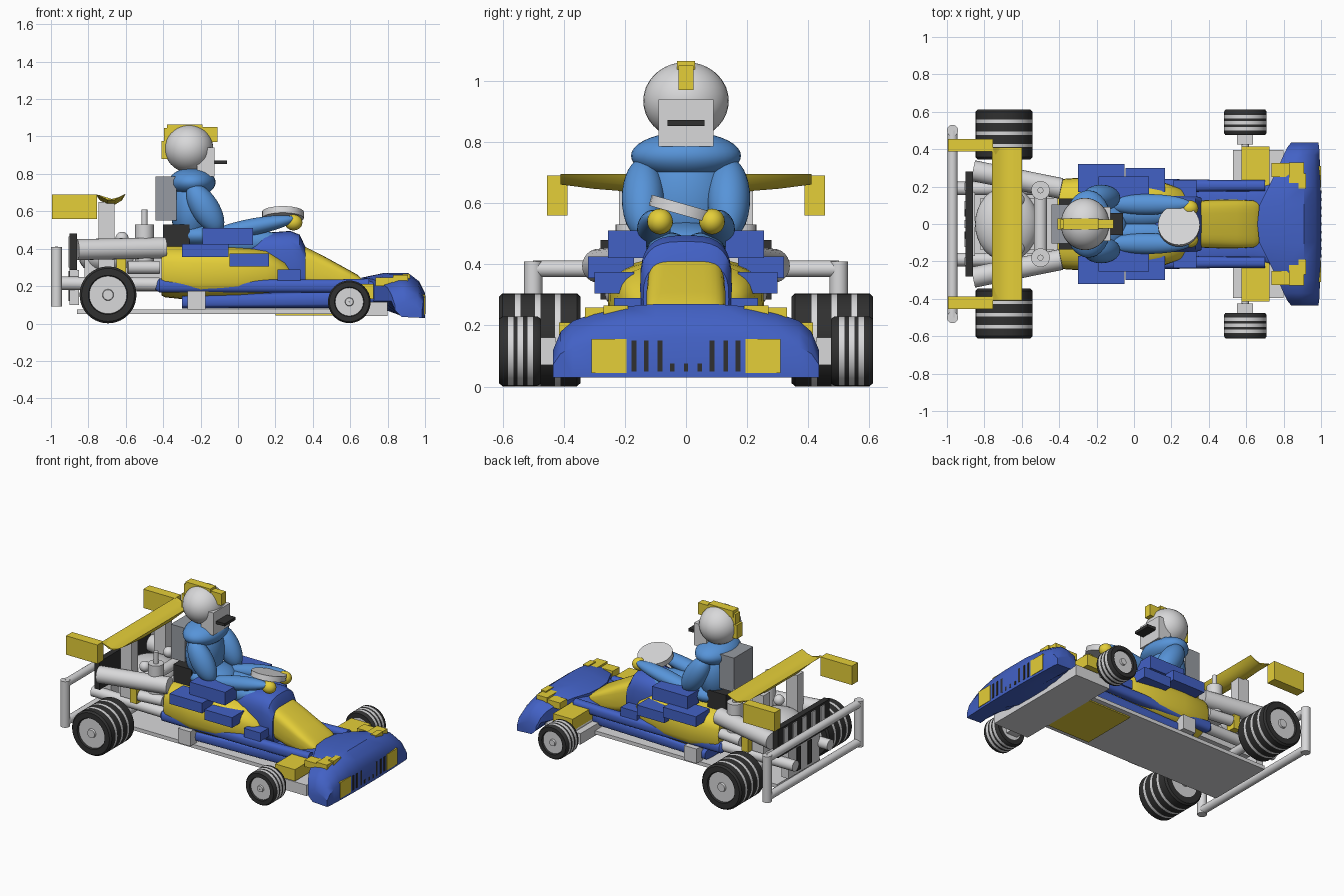
import bpy, bmesh, math
from mathutils import Vector, Matrix


def colour(name, r, g, b):
    m = bpy.data.materials.new(name)
    m.diffuse_color = (r, g, b, 1)
    return m


BLUE = colour("body blue", 0.055, 0.12, 0.56)
YELLOW = colour("yellow", 0.78, 0.62, 0.04)
SUIT = colour("suit light blue", 0.095, 0.295, 0.69)
PALE = colour("pale grey", 0.69, 0.69, 0.70)
DARK = colour("rubber black", 0.03, 0.03, 0.03)
GREY = colour("seat grey", 0.31, 0.33, 0.36)


def finish(name, bm, *mats):
    bmesh.ops.recalc_face_normals(bm, faces=bm.faces)
    me = bpy.data.meshes.new(name)
    bm.to_mesh(me)
    bm.free()
    for m in mats:
        me.materials.append(m)
    ob = bpy.data.objects.new(name, me)
    bpy.context.collection.objects.link(ob)
    return ob


def box(name, mat, x0, x1, y0, y1, z0, z1):
    bm = bmesh.new()
    bmesh.ops.create_cube(bm, size=1, matrix=Matrix.Translation(
        ((x0 + x1) / 2, (y0 + y1) / 2, (z0 + z1) / 2)) @ Matrix.Diagonal((x1 - x0, y1 - y0, z1 - z0, 1)))
    return finish(name, bm, mat)


def pair(name, mat, x0, x1, y0, y1, z0, z1):
    box(name + "_left", mat, x0, x1, y0, y1, z0, z1)
    box(name + "_right", mat, x0, x1, -y1, -y0, z0, z1)


def ball(name, mat, c, r, tilt=0.0):
    bm = bmesh.new()
    bmesh.ops.create_uvsphere(bm, u_segments=32, v_segments=18, radius=1, matrix=Matrix.Translation(c)
                              @ Matrix.Rotation(tilt, 4, 'Y') @ Matrix.Diagonal((*r, 1)))
    return finish(name, bm, mat)


def rod(name, mat, a, b, r1, r2=None):
    a, b = Vector(a), Vector(b)
    d = b - a
    bm = bmesh.new()
    bmesh.ops.create_cone(bm, cap_ends=True, segments=24, radius1=r1, radius2=r2 or r1, depth=d.length,
                          matrix=Matrix.Translation((a + b) / 2) @ d.to_track_quat('Z', 'Y').to_matrix().to_4x4())
    return finish(name, bm, mat)


def skin(name, mat, rings):
    """Closed rings of points joined into a capped solid."""
    bm = bmesh.new()
    vs = [[bm.verts.new(p) for p in ring] for ring in rings]
    n = len(vs[0])
    for a, b in zip(vs, vs[1:]):
        for i in range(n):
            bm.faces.new((a[i], a[(i + 1) % n], b[(i + 1) % n], b[i]))
    bm.faces.new(vs[0])
    bm.faces.new(vs[-1])
    return finish(name, bm, mat)


def hull(name, mat, stations, power=0.65, yc=0.0):
    """Rounded body along x from (x, half width, bottom, top)."""
    rings = []
    for x, w, z0, z1 in stations:
        ring = []
        for i in range(32):
            t = math.tau * i / 32
            c, s = math.cos(t), math.sin(t)
            ring.append((x, yc + w * math.copysign(abs(c) ** power, c),
                         (z0 + z1) / 2 + (z1 - z0) / 2 * math.copysign(abs(s) ** power, s)))
        rings.append(ring)
    return skin(name, mat, rings)


def wheel(name, x, z, r, y0, y1, stripes, side):
    """Lathed tyre with pale bands and hub."""
    prof = [(0.001, y0, 1), (0.66 * r, y0, 0), (0.93 * r, y0, 0), (r, y0 + 0.012, 0)]
    for s in stripes:
        prof += [(r, s - 0.009, 1), (r, s + 0.009, 0)]
    prof += [(r, y1 - 0.012, 0), (0.93 * r, y1, 0), (0.69 * r, y1, 0), (0.66 * r, y1 - 0.012, 1),
             (0.2 * r, y1 - 0.012, 1), (0.18 * r, y1, 1), (0.001, y1, 1)]
    bm = bmesh.new()
    n = 40
    rings = [[bm.verts.new((x + p[0] * math.cos(math.tau * i / n), side * p[1],
                            z + p[0] * math.sin(math.tau * i / n))) for i in range(n)] for p in prof]
    for k, (a, b) in enumerate(zip(rings, rings[1:])):
        for i in range(n):
            f = bm.faces.new((a[i], a[(i + 1) % n], b[(i + 1) % n], b[i]))
            f.material_index = prof[k][2]
    finish(name, bm, DARK, PALE)


# Floor and brackets
box("floor", PALE, -0.86, 0.55, -0.235, 0.235, 0.05, 0.075)
box("floor_yellow_plate", YELLOW, 0.20, 0.56, -0.2, 0.2, 0.042, 0.05)
box("front_floor", PALE, 0.53, 0.80, -0.395, 0.395, 0.04, 0.115)
pair("floor_bracket", PALE, -0.27, -0.175, 0.2, 0.27, 0.075, 0.175)

# Bodywork
hull("side_body", YELLOW, [(-0.41, 0.23, 0.15, 0.41), (-0.39, 0.24, 0.14, 0.42), (-0.2, 0.255, 0.12, 0.42),
                           (0, 0.25, 0.125, 0.41), (0.15, 0.225, 0.14, 0.4), (0.25, 0.19, 0.17, 0.34),
                           (0.32, 0.12, 0.19, 0.25)])
hull("cowl", BLUE, [(0.06, 0.12, 0.2, 0.46), (0.14, 0.15, 0.18, 0.485), (0.28, 0.15, 0.16, 0.495),
                    (0.33, 0.15, 0.16, 0.475), (0.36, 0.14, 0.16, 0.41)])
hull("nose_wedge", YELLOW, [(0.33, 0.125, 0.2, 0.425), (0.45, 0.13, 0.17, 0.365), (0.55, 0.13, 0.16, 0.31),
                            (0.64, 0.125, 0.16, 0.26), (0.67, 0.11, 0.17, 0.23)], 0.5)
hull("lower_body", BLUE, [(-0.3, 0.22, 0.08, 0.15), (0.5, 0.2, 0.08, 0.18), (0.64, 0.2, 0.09, 0.22),
                          (0.75, 0.22, 0.1, 0.24)], 0.4)
for s, tag in ((1, "left"), (-1, "right")):
    hull("pontoon_" + tag, BLUE, [(-0.44, 0.015, 0.18, 0.22), (-0.42, 0.035, 0.165, 0.24), (0.2, 0.035, 0.165, 0.235),
                                  (0.5, 0.03, 0.165, 0.235), (0.7, 0.03, 0.17, 0.24)], 0.8, s * 0.205)
pair("upper_box", BLUE, -0.19, 0.08, 0.13, 0.255, 0.42, 0.51)
pair("rear_box", BLUE, -0.30, -0.05, 0.17, 0.32, 0.355, 0.425)
pair("middle_box", BLUE, -0.045, 0.165, 0.17, 0.30, 0.305, 0.375)
pair("front_box", BLUE, 0.21, 0.335, 0.12, 0.235, 0.23, 0.29)
pair("fender_box", YELLOW, 0.575, 0.725, 0.18, 0.415, 0.13, 0.21)

# Broad front nose, joined from sections across the width
half = [(0, 0.66, 1.0, 0.27), (0.1, 0.67, 1.0, 0.27), (0.2, 0.72, 0.998, 0.262), (0.3, 0.77, 0.995, 0.24),
        (0.37, 0.80, 0.992, 0.215), (0.41, 0.82, 0.99, 0.18), (0.435, 0.84, 0.985, 0.12)]
stations = [(-y, a, b, t) for y, a, b, t in reversed(half[1:])] + half
skin("front_nose", BLUE, [[(a, y, min(0.12, t - 0.05)), (a, y, t - 0.025), (a + (b - a) * 0.35, y, t),
                           (b - 0.09, y, t), (b - 0.03, y, t * 0.83), (b, y, t * 0.6), (b, y, 0.03),
                           (b - 0.11, y, 0.035)] for y, a, b, t in stations])
for i, y in enumerate((0.085, 0.13, 0.17)):
    pair("tall_vent_%d" % i, DARK, 0.992, 1.0015, y - 0.008, y + 0.008, 0.05, 0.15)
for i, y in enumerate((-0.045, 0, 0.045)):
    box("low_vent_%d" % i, DARK, 0.994, 1.0015, y - 0.007, y + 0.007, 0.05, 0.075)
pair("headlight", YELLOW, 0.97, 1.0, 0.195, 0.31, 0.045, 0.155)
pair("nose_panel", YELLOW, 0.83, 0.91, 0.21, 0.33, 0.21, 0.258)
pair("nose_strip", YELLOW, 0.735, 0.84, 0.25, 0.325, 0.20, 0.245)
pair("nose_tab", YELLOW, 0.88, 0.92, 0.19, 0.27, 0.21, 0.266)

# Wheels and axles
for s, tag in ((1, "left"), (-1, "right")):
    wheel("rear_wheel_" + tag, -0.695, 0.153, 0.152, 0.345, 0.612, (0.42, 0.485, 0.55), s)
    wheel("front_wheel_" + tag, 0.595, 0.116, 0.114, 0.475, 0.612, (0.51, 0.542, 0.574), s)
rod("rear_axle", PALE, (-0.7, -0.4, 0.155), (-0.7, 0.4, 0.155), 0.03)
rod("front_axle", PALE, (0.595, -0.5, 0.118), (0.595, 0.5, 0.118), 0.02)
pair("front_upright", PALE, 0.55, 0.635, 0.425, 0.48, 0.07, 0.16)

# Rear bumper frame
for z in (0.12, 0.385):
    rod("bumper_bar", PALE, (-0.97, -0.5, z), (-0.97, 0.5, z), 0.027)
for s in (1, -1):
    rod("bumper_post", PALE, (-0.97, s * 0.5, 0.092), (-0.97, s * 0.5, 0.41), 0.03)
    rod("bumper_stay", PALE, (-0.97, s * 0.19, 0.215), (-0.42, s * 0.19, 0.21), 0.036)
    # Exhausts and engine stacks
    rod("exhaust", PALE, (-0.86, s * 0.285, 0.395), (-0.39, s * 0.19, 0.405), 0.056)
    rod("lower_exhaust", PALE, (-0.59, s * 0.23, 0.30), (-0.42, s * 0.21, 0.30), 0.035)
    rod("engine_stack", PALE, (-0.5, s * 0.18, 0.28), (-0.5, s * 0.18, 0.53), 0.05)
    rod("engine_pipe", PALE, (-0.5, s * 0.18, 0.52), (-0.5, s * 0.18, 0.61), 0.016)
    ball("engine_cap", PALE, (-0.62, s * 0.13, 0.455), (0.035, 0.035, 0.035))
box("engine", PALE, -0.82, -0.41, -0.14, 0.14, 0.17, 0.36)
ball("gearbox", PALE, (-0.68, 0, 0.35), (0.17, 0.2, 0.1))
rod("engine_crosspipe", PALE, (-0.5, -0.18, 0.45), (-0.5, 0.18, 0.45), 0.035)
pair("engine_plate", YELLOW, -0.65, -0.6, 0.18, 0.25, 0.245, 0.345)
box("radiator", DARK, -0.90, -0.86, -0.28, 0.28, 0.285, 0.48)
for i in range(5):
    y = -0.2 + 0.1 * i
    box("radiator_rib", PALE, -0.907, -0.90, y - 0.022, y + 0.022, 0.3, 0.465)
box("tail_block", PALE, -0.90, -0.85, -0.17, 0.17, 0.10, 0.285)
pair("tail_slot", DARK, -0.905, -0.90, 0.04, 0.08, 0.12, 0.28)

# Rear wing
top = [(-0.76, 0.69), (-0.72, 0.672), (-0.68, 0.665), (-0.64, 0.675), (-0.6, 0.695)]
under = [(-0.62, 0.658), (-0.66, 0.635), (-0.70, 0.635), (-0.74, 0.66)]
skin("rear_wing", YELLOW, [[(x, y, z) for x, z in top] + [(x, y, z + lift) for x, z in under]
                           for y, lift in ((-0.41, 0.026), (-0.3, 0.012), (-0.15, 0), (0.15, 0), (0.3, 0.012),
                                           (0.41, 0.026))])
pair("wing_end_plate", YELLOW, -0.995, -0.755, 0.388, 0.455, 0.56, 0.69)
pair("wing_support", PALE, -0.745, -0.66, 0.15, 0.22, 0.25, 0.65)

# Seat
box("seat_back", GREY, -0.44, -0.33, -0.105, 0.105, 0.55, 0.785)
box("seat_base", DARK, -0.40, -0.26, -0.135, 0.135, 0.40, 0.53)

# Driver
ball("torso", SUIT, (-0.25, 0, 0.61), (0.11, 0.15, 0.19))
ball("shoulders", SUIT, (-0.245, 0, 0.755), (0.125, 0.18, 0.078))
ball("hips", SUIT, (-0.2, 0, 0.47), (0.16, 0.15, 0.07))
for s, tag in ((1, "left"), (-1, "right")):
    ball("upper_arm_" + tag, SUIT, (-0.175, s * 0.14, 0.615), (0.15, 0.07, 0.075), math.radians(58))
    ball("forearm_" + tag, SUIT, (0.07, s * 0.105, 0.515), (0.24, 0.055, 0.045), math.radians(-11))
    ball("thigh_" + tag, SUIT, (0.03, s * 0.055, 0.435), (0.23, 0.075, 0.07))
    ball("hand_" + tag, YELLOW, (0.297, s * 0.085, 0.54), (0.047, 0.042, 0.042))
ball("helmet", PALE, (-0.262, 0, 0.935), (0.13, 0.14, 0.127))
box("face", PALE, -0.22, -0.125, -0.09, 0.09, 0.785, 0.94)
box("moustache", DARK, -0.125, -0.06, -0.06, 0.06, 0.853, 0.872)
box("helmet_crest", YELLOW, -0.38, -0.19, -0.03, 0.03, 1.02, 1.065)
box("helmet_crest_front", YELLOW, -0.2, -0.11, -0.025, 0.025, 0.97, 1.05)
box("helmet_crest_back", YELLOW, -0.41, -0.37, -0.03, 0.03, 0.88, 0.975)
box("helmet_crest_rear_top", YELLOW, -0.395, -0.35, -0.025, 0.025, 0.97, 1.045)

# Steering wheel
rod("steering_wheel", PALE, (0.24, -0.014, 0.562), (0.24, -0.004, 0.597), 0.112)

# Smooth curved parts, keep edges crisp
bpy.ops.object.select_all(action='SELECT')
bpy.context.view_layer.objects.active = bpy.context.scene.objects[0]
bpy.ops.object.shade_smooth_by_angle(angle=math.radians(35))
